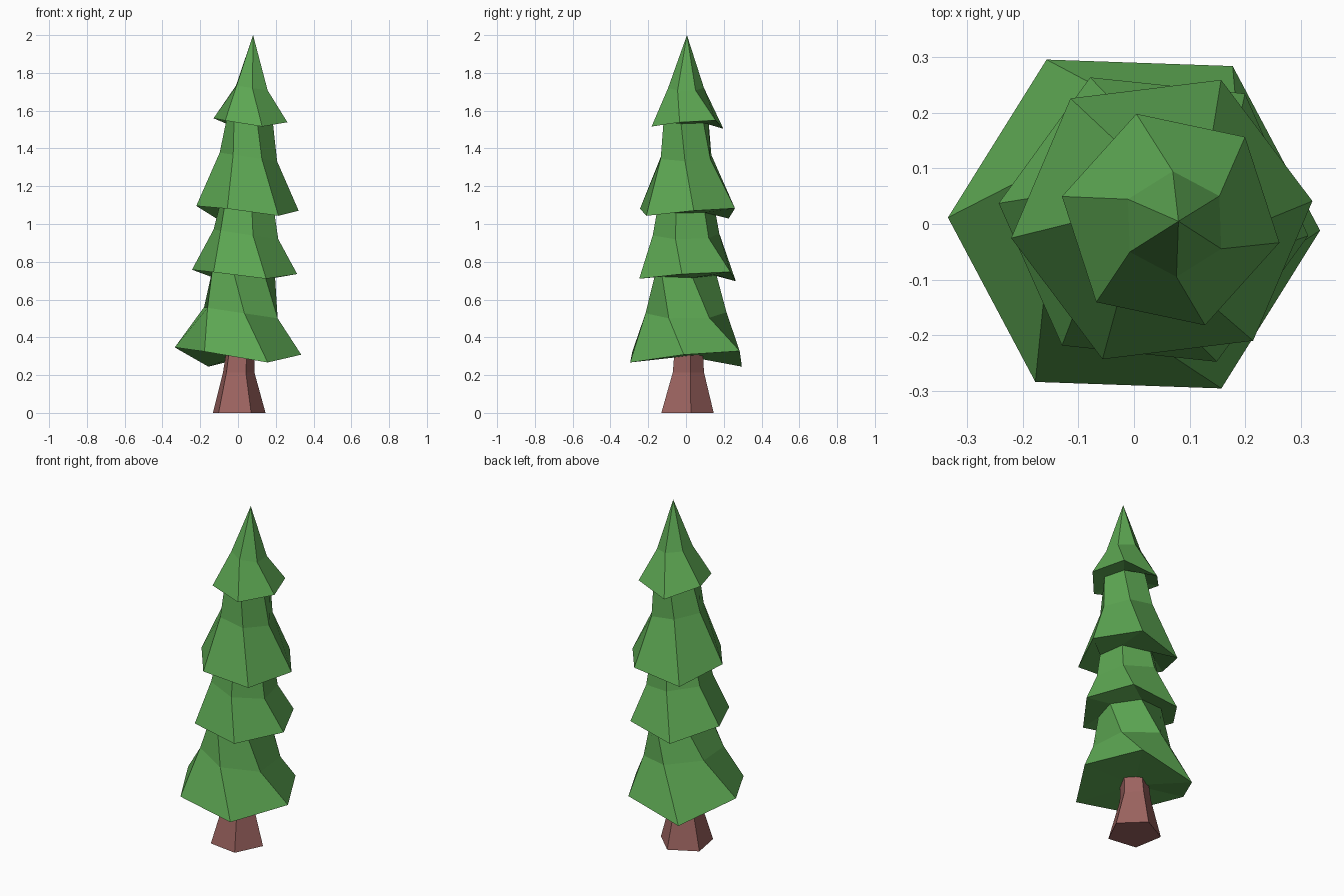
import bpy, bmesh
from math import cos, sin, radians

if "Cube" in bpy.data.objects:
    bpy.data.objects.remove(bpy.data.objects["Cube"])


def material(name, rgb):
    m = bpy.data.materials.new(name)
    m.diffuse_color = (*rgb, 1)
    m.use_nodes = True
    m.node_tree.nodes["Principled BSDF"].inputs["Base Color"].default_value = m.diffuse_color
    return m


def ring(bm, sides, cx, cy, z, r, angle, slope=0.0, offsets=None):
    """Polygon ring of vertices, tilted in x or with its own corner heights."""
    verts = []
    for k in range(sides):
        a = radians(angle + 360 / sides * k)
        dz = offsets[k] if offsets else -slope * r * cos(a)
        verts.append(bm.verts.new((cx + r * cos(a), cy + r * sin(a), z + dz)))
    return verts


def bridge(bm, low, high, shift=0):
    n = len(low)
    for k in range(n):
        bm.faces.new((low[(k + shift) % n], low[(k + 1 + shift) % n],
                      high[(k + 1) % n], high[k]))


def fan(bm, loop, tip):
    v = bm.verts.new(tip)
    for k in range(len(loop)):
        bm.faces.new((loop[k], loop[(k + 1) % len(loop)], v))


def finish(bm, name, mat):
    bmesh.ops.recalc_face_normals(bm, faces=bm.faces)
    me = bpy.data.meshes.new(name)
    bm.to_mesh(me)
    bm.free()
    me.materials.append(mat)
    bpy.context.collection.objects.link(bpy.data.objects.new(name, me))


# Foliage: each tier has a jagged skirt, a middle ring and a neck
# skirt (cx, cy, z, r, angle, jag), middle and neck (cx, cy, z, r, angle)
tiers = [
    ((0.0, 0.0, 0.30, 0.335, -2, 0.055), (0.015, 0, 0.53, 0.215, -25), (0.03, 0, 0.735, 0.17, -48)),
    ((0.035, 0.008, 0.73, 0.28, -6, 0.033), (0.042, 0, 0.945, 0.18, -18), (0.047, 0, 1.075, 0.155, -20)),
    ((0.05, 0.008, 1.065, 0.273, 7, 0.036), (0.055, 0, 1.355, 0.152, -2), (0.063, 0, 1.545, 0.125, -12)),
    ((0.066, 0.008, 1.534, 0.2, -12, 0.03), (0.073, 0, 1.72, 0.095, -28), None),
]
jag = (0.15, 0.5, -1.0, 0.85, 0.45, -0.6)

bm = bmesh.new()
neck, neck_angle = None, 0
for skirt, middle, top in tiers:
    *s, amp = skirt
    low = ring(bm, 6, *s, offsets=[j * amp for j in jag])
    if neck:
        bridge(bm, neck, low, round((s[4] - neck_angle) / 60))
    else:
        fan(bm, low, (0, 0, 0.3))
    mid = ring(bm, 6, *middle, slope=0.15)
    bridge(bm, low, mid)
    if top:
        neck, neck_angle = ring(bm, 6, *top, slope=0.12), top[4]
        bridge(bm, mid, neck)
    else:
        fan(bm, mid, (0.08, 0.005, 2.0))
finish(bm, "foliage", material("leaf_green", (0.107, 0.38, 0.084)))

# Trunk: flared five-sided stem
bm = bmesh.new()
base = ring(bm, 5, 0, 0, 0, 0.148, 10)
waist = ring(bm, 5, 0, 0.008, 0.215, 0.088, 10)
crown = ring(bm, 5, 0.01, 0.01, 0.33, 0.08, 10)
bridge(bm, base, waist)
bridge(bm, waist, crown)
bm.faces.new(base)
bm.faces.new(crown)
finish(bm, "trunk", material("bark_brown", (0.33, 0.125, 0.115)))
